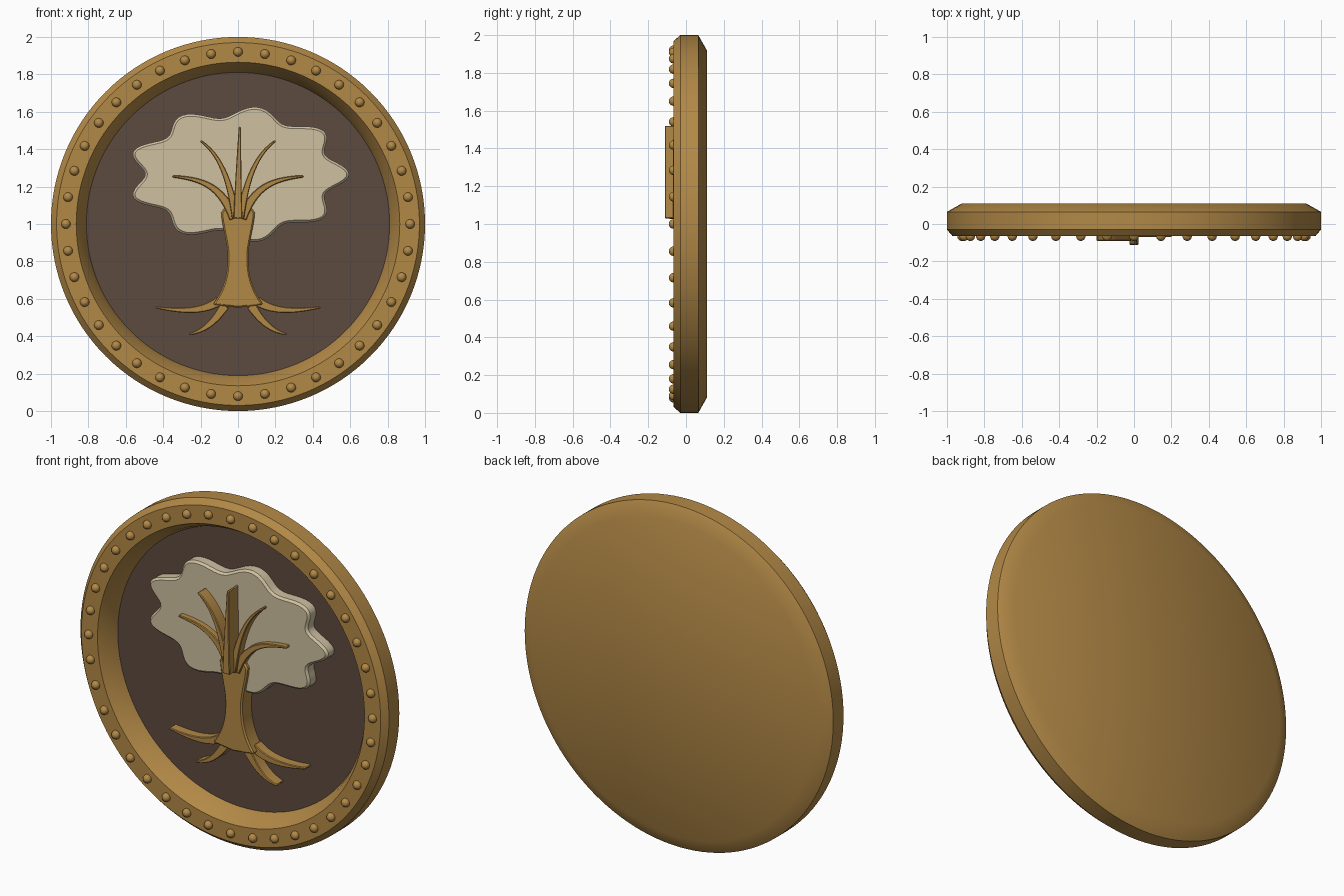
import bpy, bmesh, math
from mathutils import Vector, Matrix
from mathutils.geometry import interpolate_bezier

cube = bpy.data.objects.get("Cube")
if cube:
    bpy.data.objects.remove(cube, do_unlink=True)


def material(name, rgb):
    m = bpy.data.materials.new(name)
    m.use_nodes = True
    m.diffuse_color = (*rgb, 1)
    m.node_tree.nodes["Principled BSDF"].inputs["Base Color"].default_value = (*rgb, 1)
    return m


GOLD = material("antique gold", (0.45, 0.25, 0.062))
BROWN = material("dark brown", (0.108, 0.067, 0.05))
CREAM = material("cream", (0.62, 0.53, 0.355))
PANEL_Y = 0.045


def finish(name, bm, mat, bevel=0):
    bmesh.ops.recalc_face_normals(bm, faces=bm.faces)
    me = bpy.data.meshes.new(name)
    bm.to_mesh(me)
    bm.free()
    me.materials.append(mat)
    ob = bpy.data.objects.new(name, me)
    bpy.context.collection.objects.link(ob)
    if bevel:
        mod = ob.modifiers.new("soft edge", "BEVEL")
        mod.width, mod.segments = bevel, 1
        mod.limit_method, mod.angle_limit = "ANGLE", math.radians(50)
    bpy.ops.object.select_all(action="DESELECT")
    bpy.context.view_layer.objects.active = ob
    ob.select_set(True)
    bpy.ops.object.shade_smooth_by_angle(angle=math.radians(35))
    return ob


def plate(name, outline, front, mat, bevel):
    """Extrude an (x, z) outline from just behind the panel to the front depth."""
    bm = bmesh.new()
    face = bm.faces.new([bm.verts.new((x, PANEL_Y + 0.01, z)) for x, z in outline])
    new = bmesh.ops.extrude_face_region(bm, geom=[face])["geom"]
    verts = [v for v in new if isinstance(v, bmesh.types.BMVert)]
    bmesh.ops.translate(bm, verts=verts, vec=(0, front - PANEL_Y - 0.01, 0))
    return finish(name, bm, mat, bevel)


def bezier(points, n):
    return [p.xy for p in interpolate_bezier(*[Vector((*p, 0)) for p in points], n)]


def limb(name, points, front, w0, w1=0.006, side=1):
    """Tapered ribbon along a curve, mirrored when side is -1."""
    path = bezier([(x * side, z) for x, z in points], 14)
    left, right = [], []
    for i, p in enumerate(path):
        t = path[min(i + 1, len(path) - 1)] - path[max(i - 1, 0)]
        n = Vector((-t.y, t.x)).normalized() * (w0 + (w1 - w0) * i / (len(path) - 1))
        left.append(p + n)
        right.append(p - n)
    plate(name, left + right[::-1], front, GOLD, 0.004)


# Turned backing and raised rim
bm = bmesh.new()
profile = [(0, 0.11), (0.92, 0.11), (1, 0.065), (1, -0.03), (0.97, -0.065),
           (0.865, -0.065), (0.83, -0.01), (0.81, PANEL_Y + 0.002)]
verts = [bm.verts.new((r, y, 1)) for r, y in profile]
edges = [bm.edges.new(pair) for pair in zip(verts, verts[1:])]
bmesh.ops.spin(bm, geom=verts + edges, cent=(0, 0, 1), axis=(0, 1, 0),
               angle=math.tau, steps=128, use_duplicate=False)
bmesh.ops.remove_doubles(bm, verts=bm.verts, dist=0.0001)
finish("rim_and_back", bm, GOLD)

# Recessed panel
bm = bmesh.new()
facing = Matrix.Translation((0, PANEL_Y, 1)) @ Matrix.Rotation(math.pi / 2, 4, "X")
bmesh.ops.create_circle(bm, cap_ends=True, segments=128, radius=0.813, matrix=facing)
panel = finish("panel", bm, BROWN)
if panel.data.polygons[0].normal.y > 0:
    panel.data.flip_normals()

# Ring of studs
bm = bmesh.new()
STUDS = 40
for i in range(STUDS):
    a = math.tau * i / STUDS
    place = Matrix.Translation((0.92 * math.sin(a), -0.066, 1 + 0.92 * math.cos(a)))
    bmesh.ops.create_uvsphere(bm, u_segments=16, v_segments=10, radius=0.025, matrix=place)
finish("rim_studs", bm, GOLD)

# Scalloped canopy
LOBES, STEPS = 9, 144
canopy = []
for i in range(STEPS):
    a = math.tau * i / STEPS
    k = 1 + 0.09 * math.cos(LOBES * a)
    canopy.append((0.545 * k * math.cos(a), 1.265 + 0.335 * k * math.sin(a)))
plate("canopy", canopy, -0.022, CREAM, 0.012)

# Trunk with flared foot
half = bezier([(0.135, 0.57), (0.09, 0.63), (0.055, 0.7), (0.055, 0.82)], 10)
half += bezier([(0.055, 0.82), (0.055, 0.9), (0.085, 0.98), (0.09, 1.06)], 10)[1:]
half += [Vector((0.07, 1.09))]
trunk = [(0, 0.552)] + [tuple(p) for p in half] + [(0, 1.04)]
trunk += [(-p.x, p.y) for p in reversed(half)]
plate("trunk", trunk, -0.045, GOLD, 0.008)

# Branches and roots
limb("centre_branch", [(0, 1.03), (0, 1.2), (0.005, 1.36), (0.01, 1.52)], -0.112, 0.024)
for label, side, depth in (("left", 1, -0.07), ("right", -1, -0.09)):
    limb(label + "_inner_branch", [(0.01, 1.03), (0.04, 1.2), (0.08, 1.36), (0.2, 1.445)],
         depth, 0.022, side=side)
    limb(label + "_outer_branch", [(0.02, 1.03), (0.09, 1.2), (0.18, 1.24), (0.35, 1.255)],
         -0.055, 0.026, side=side)
    limb(label + "_upper_root", [(0.1, 0.59), (0.18, 0.53), (0.3, 0.53), (0.44, 0.555)],
         -0.01, 0.026, side=side)
    limb(label + "_lower_root", [(0.07, 0.565), (0.13, 0.47), (0.18, 0.43), (0.26, 0.41)],
         -0.02, 0.026, side=side)
